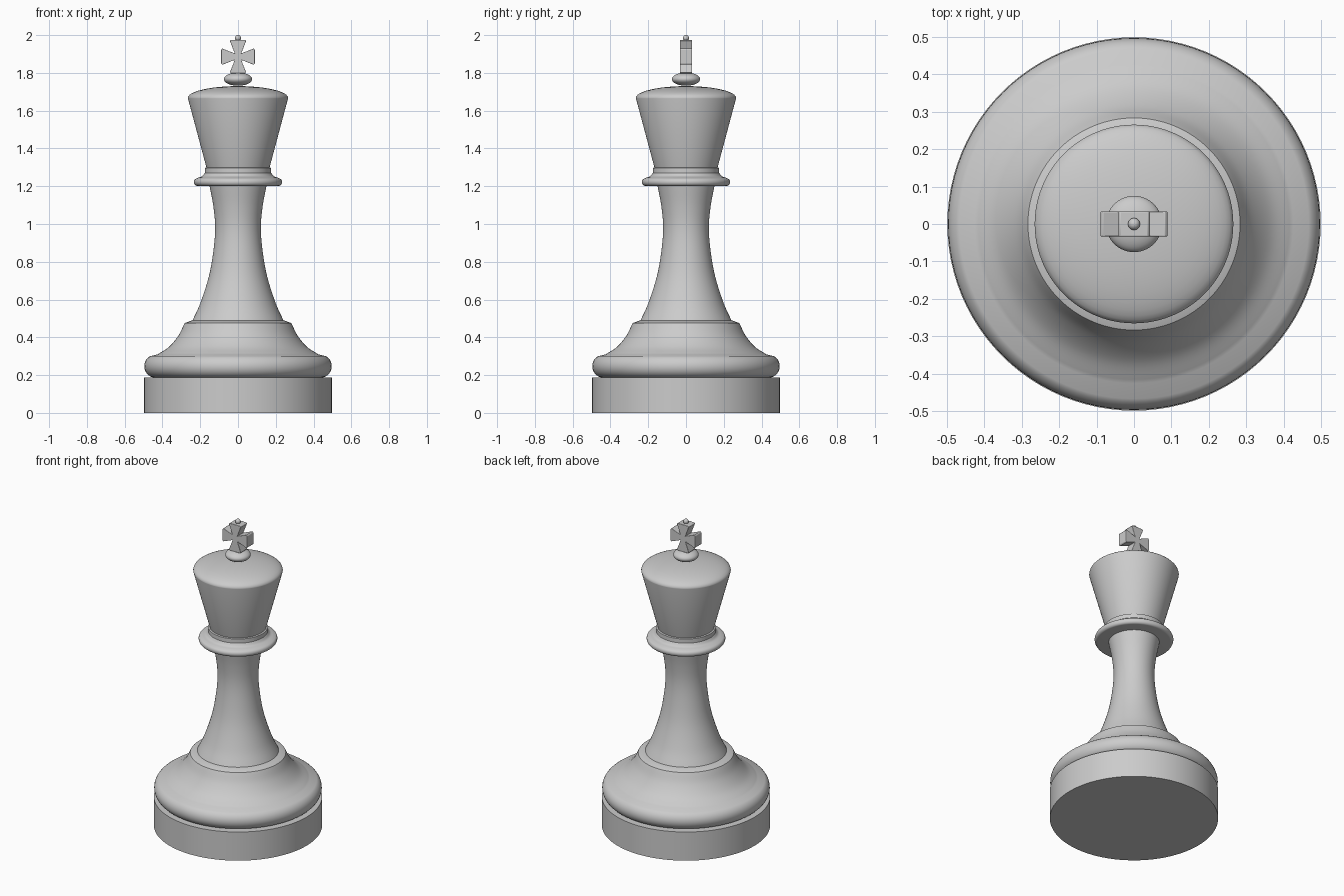
import bpy
import bmesh
from math import cos, sin, pi, radians
from mathutils import Vector, Matrix

if "Cube" in bpy.data.objects:
    bpy.data.objects.remove(bpy.data.objects["Cube"])

SEGMENTS = 96
grey = bpy.data.materials.new("light_grey")
grey.use_nodes = True
grey.diffuse_color = (0.6, 0.6, 0.6, 1)
grey.node_tree.nodes["Principled BSDF"].inputs["Base Color"].default_value = (0.6, 0.6, 0.6, 1)


def finish(name, bm):
    """Turn a bmesh into a smooth shaded grey object."""
    bmesh.ops.recalc_face_normals(bm, faces=bm.faces)
    mesh = bpy.data.meshes.new(name)
    bm.to_mesh(mesh)
    bm.free()
    mesh.materials.append(grey)
    obj = bpy.data.objects.new(name, mesh)
    bpy.context.collection.objects.link(obj)
    bpy.ops.object.select_all(action='DESELECT')
    obj.select_set(True)
    bpy.context.view_layer.objects.active = obj
    bpy.ops.object.shade_smooth_by_angle(angle=radians(30))
    return obj


def curve(points, steps=6):
    """Smooth a run of (radius, height) points with a Catmull-Rom spline."""
    p = [Vector(q) for q in points]
    p = [2 * p[0] - p[1]] + p + [2 * p[-1] - p[-2]]
    out = []
    for a, b, c, d in zip(p, p[1:], p[2:], p[3:]):
        for i in range(steps):
            t = i / steps
            out.append((2 * b + (c - a) * t + (2 * a - 5 * b + 4 * c - d) * t * t
                        + (3 * b - a - 3 * c + d) * t ** 3) / 2)
    return [tuple(v) for v in out] + [tuple(points[-1])]


def arc(r, z, rx, rz, start, end, steps=12):
    """Elliptical run of profile points, angles in degrees."""
    angles = [radians(start + (end - start) * i / steps) for i in range(steps + 1)]
    return [(max(0, r + rx * cos(a)), z + rz * sin(a)) for a in angles]


def lathe(name, profile):
    """Spin a profile, closed to the axis at both ends, around z."""
    profile = [(0, profile[0][1])] + profile + [(0, profile[-1][1])]
    bm = bmesh.new()
    verts = [bm.verts.new((r, 0, z)) for r, z in profile]
    edges = [bm.edges.new(pair) for pair in zip(verts, verts[1:])]
    bmesh.ops.spin(bm, geom=verts + edges, axis=(0, 0, 1), cent=(0, 0, 0),
                   angle=2 * pi, steps=SEGMENTS)
    bmesh.ops.remove_doubles(bm, verts=bm.verts, dist=1e-5)
    bmesh.ops.dissolve_degenerate(bm, dist=1e-5, edges=bm.edges)
    return finish(name, bm)


# Plinth and the swelling foot
lathe("plinth", [(0.498, 0), (0.498, 0.187)])
lathe("foot", arc(0.44, 0.247, 0.056, 0.06, -90, 62)
      + curve([(0.425, 0.31), (0.365, 0.35), (0.315, 0.41), (0.283, 0.475)])
      + [(0.243, 0.49)])

# Slender waisted stem
lathe("stem", curve([(0.243, 0.485), (0.2, 0.58), (0.155, 0.72), (0.13, 0.86),
                     (0.121, 0.98), (0.13, 1.09), (0.152, 1.21)]))

# Collar with a rounded rim, and the small ring above it
lathe("collar", arc(0.215, 1.222, 0.018, 0.02, -90, 75)
      + curve([(0.212, 1.245), (0.19, 1.253), (0.176, 1.27)]))
lathe("collar_ring", [(0.176, 1.265), (0.176, 1.297), (0.166, 1.3)])

# Flared head with a shallow domed top
lathe("head", [(0.166, 1.295), (0.265, 1.665)] + arc(0, 1.668, 0.265, 0.062, 0, 90))

# Flattened ball under the cross
lathe("finial_ball", arc(0, 1.767, 0.075, 0.035, -90, 90, 20))

# Cross with four flared arms
bm = bmesh.new()
arm = [(0.017, 0.017), (0.083, 0.043), (0.089, 0.037), (0.089, -0.037), (0.083, -0.043)]
outline = []
for quarter in range(4):
    turn = Matrix.Rotation(-quarter * pi / 2, 2)
    outline += [turn @ Vector(p) for p in arm]
face = bm.faces.new([bm.verts.new((p.x, -0.033, 1.886 + p.y)) for p in outline])
side = bmesh.ops.extrude_face_region(bm, geom=[face])
bmesh.ops.translate(bm, vec=(0, 0.066, 0),
                    verts=[g for g in side["geom"] if isinstance(g, bmesh.types.BMVert)])
cross = finish("cross", bm)
bevel = cross.modifiers.new("soft_edges", 'BEVEL')
bevel.width = 0.002
bevel.segments = 2

# Bead at the very top
lathe("top_bead", arc(0, 1.984, 0.016, 0.016, -90, 90))
